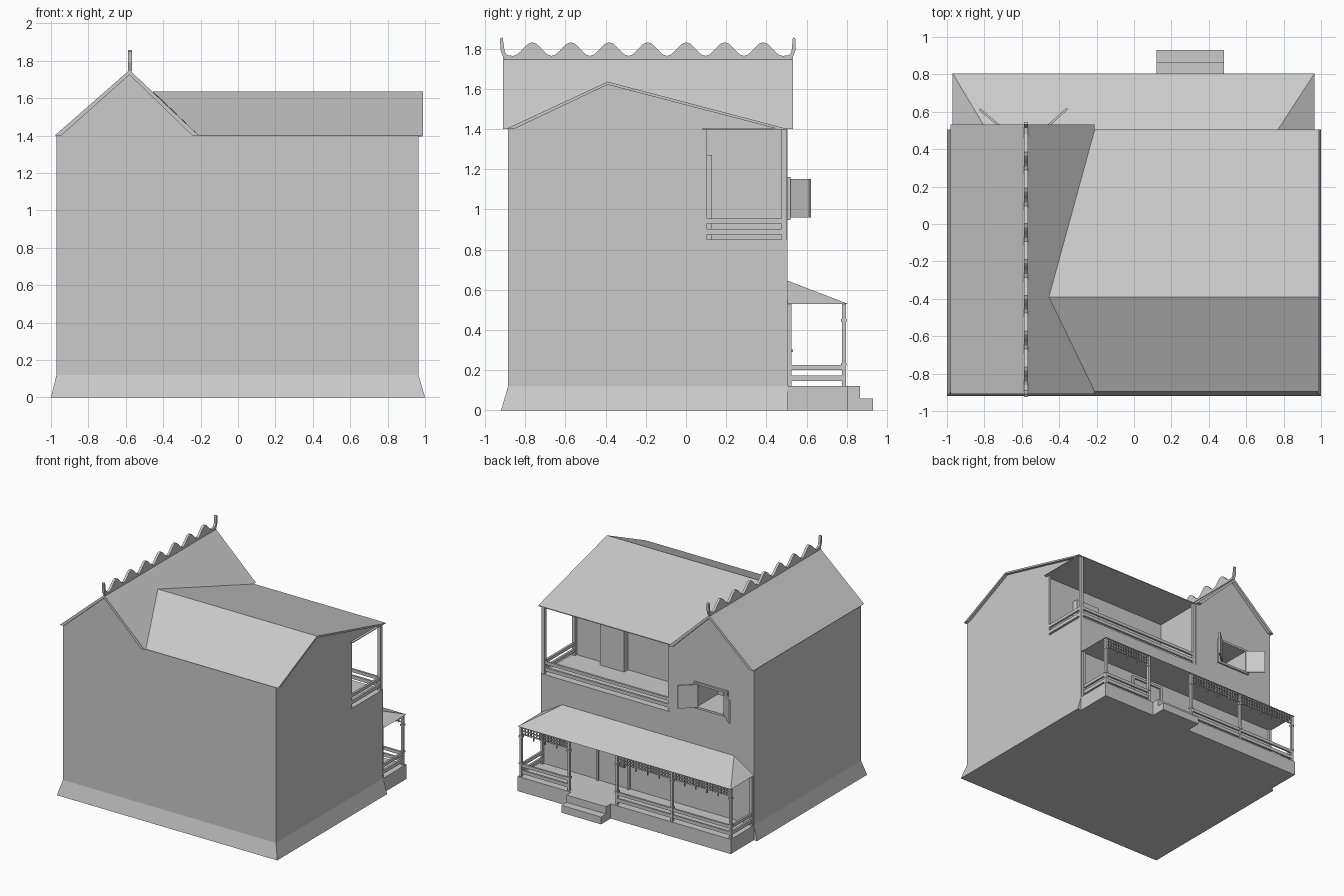
import bpy, bmesh, math
from mathutils import Matrix, Vector

if "Cube" in bpy.data.objects:
    bpy.data.objects.remove(bpy.data.objects["Cube"])


def finish(name, bm):
    bmesh.ops.recalc_face_normals(bm, faces=bm.faces)
    me = bpy.data.meshes.new(name)
    bm.to_mesh(me)
    bm.free()
    ob = bpy.data.objects.new(name, me)
    bpy.context.collection.objects.link(ob)
    return ob


def boxes(name, items):
    """One object of boxes given as (x0, x1, y0, y1, z0, z1)."""
    bm = bmesh.new()
    for x0, x1, y0, y1, z0, z1 in items:
        m = Matrix.Translation(((x0+x1)/2, (y0+y1)/2, (z0+z1)/2)) @ \
            Matrix.Diagonal((x1-x0, y1-y0, z1-z0, 1))
        bmesh.ops.create_cube(bm, size=1, matrix=m)
    return finish(name, bm)


def loft(name, a, b):
    """Solid between two matching outlines."""
    bm = bmesh.new()
    va = [bm.verts.new(p) for p in a]
    vb = [bm.verts.new(p) for p in b]
    n = len(a)
    bm.faces.new(va)
    bm.faces.new(vb[::-1])
    for i in range(n):
        j = (i+1) % n
        bm.faces.new((va[i], va[j], vb[j], vb[i]))
    return finish(name, bm)


def cut(ob, cutter):
    mod = ob.modifiers.new("cut", 'BOOLEAN')
    mod.object = cutter
    mod.solver = 'EXACT'
    cutter.hide_render = True
    cutter.hide_viewport = True
    cutter.display_type = 'WIRE'


def rect(x0, x1, y0, y1, z):
    return [(x0, y0, z), (x1, y0, z), (x1, y1, z), (x0, y1, z)]


L, R, B, F = -0.97, 0.965, -0.885, 0.505    # wall limits

# walls with corner balcony and window recess
walls = boxes("walls", [(L, R, B, F, 0.12, 1.4)])
cut(walls, boxes("balcony_cutter", [(-0.21, 1.1, 0.08, 0.7, 0.85, 1.5)]))
cut(walls, boxes("window_cutter", [(-0.705, -0.465, 0.25, 0.7, 0.965, 1.145)]))

# flared plinth, deck and steps
loft("plinth", rect(-1, 1, -0.92, F, 0), rect(L, R, B, F, 0.12))
boxes("porch_deck", [(L, R, F, 0.805, 0, 0.12)])
boxes("steps", [(0.12, 0.48, 0.805, 0.865, 0, 0.12),
                (0.12, 0.48, 0.865, 0.93, 0, 0.06)])

# main roof: sloped sheet that dies into the cross roof, plus gable infill
prof = [(-0.895, 1.4), (-0.39, 1.635), (0.505, 1.4),
        (0.455, 1.4), (-0.39, 1.62), (-0.855, 1.4)]
start = [-0.21, -0.455, -0.21, -0.21, -0.455, -0.21]
loft("main_roof", [(x, y, z) for x, (y, z) in zip(start, prof)],
     [(0.99, y, z) for y, z in prof])
tri = [(-0.87, 1.4), (-0.39, 1.624), (0.48, 1.4)]
loft("main_gable", [(x, y, z) for x, (y, z) in zip((-0.2, -0.45, -0.2), tri)],
     [(R, y, z) for y, z in tri])
boxes("balcony_ceiling", [(-0.21, 0.985, 0.08, F, 1.396, 1.402)])

# cross roof and its gables
prof = [(-0.98, 1.4), (-0.58, 1.75), (-0.21, 1.4),
        (-0.245, 1.4), (-0.58, 1.725), (-0.945, 1.4)]
loft("cross_roof", [(x, -0.91, z) for x, z in prof],
     [(x, 0.532, z) for x, z in prof])
tri = [(-0.96, 1.4), (-0.58, 1.73), (-0.23, 1.4)]
loft("cross_gable", [(x, B, z) for x, z in tri], [(x, F, z) for x, z in tri])

# scalloped ridge crest with upturned finials
wave = [(-0.86 + 1.34*i/70, 1.797 - 0.034*math.cos(2*math.pi*i/10))
        for i in range(71)]
crest = [(-0.905, 1.745), (-0.922, 1.79), (-0.926, 1.85), (-0.912, 1.856),
         (-0.902, 1.785), (-0.89, 1.767)] + wave + \
        [(0.515, 1.767), (0.525, 1.785), (0.532, 1.856), (0.546, 1.85),
         (0.544, 1.79), (0.527, 1.745)]
loft("ridge_crest", [(-0.588, y, z) for y, z in crest],
     [(-0.568, y, z) for y, z in crest])

# hipped porch roof
bm = bmesh.new()
v = [bm.verts.new(p) for p in rect(L, R, F, 0.805, 0.53) +
     [(-0.79, F, 0.645), (0.77, F, 0.645)]]
for f in ((0, 1, 2, 3), (3, 2, 5, 4), (0, 3, 4), (1, 5, 2), (0, 4, 5, 1)):
    bm.faces.new([v[i] for i in f])
finish("porch_roof", bm)

# porch posts and wall posts
posts_x = [-0.955, -0.425, 0.075, 0.51, 0.945]
h = 0.01
boxes("porch_posts", [(x-h, x+h, 0.775, 0.795, 0.12, 0.53) for x in posts_x] +
      [(x-h, x+h, F, 0.525, 0.12, 0.53) for x in (posts_x[0], posts_x[-1])])
boxes("porch_post_collars",
      [(x-0.014, x+0.014, 0.771, 0.799, z, z+0.015)
       for x in posts_x for z in (0.22, 0.44)])

# railings (two bars each)
bars = ((0.025, 0.053), (0.08, 0.105))
rails = []
for lo, hi in bars:
    z = (0.12+lo, 0.12+hi)
    for a, b in ((0, 1), (1, 2), (3, 4)):
        rails.append((posts_x[a]+h, posts_x[b]-h, 0.777, 0.793) + z)
    for x in (posts_x[0], posts_x[-1]):
        rails.append((x-0.008, x+0.008, 0.525, 0.775) + z)
boxes("porch_rails", rails)

boxes("balcony_posts", [(0.935, 0.96, 0.475, 0.5, 0.85, 1.4),
                        (0.935, 0.96, 0.08, 0.105, 0.85, 1.4),
                        (-0.21, -0.185, 0.475, 0.5, 0.85, 1.4)])
rails = []
for lo, hi in bars:
    z = (0.85+lo, 0.85+hi)
    rails += [(-0.185, 0.935, 0.479, 0.496) + z, (0.939, 0.956, 0.105, 0.475) + z]
boxes("balcony_rails", rails)

# fretwork under the porch eave
fret = []
for a, b in ((0, 1), (1, 2), (3, 4)):
    x0, x1 = posts_x[a]+h, posts_x[b]-h
    for z in (0.515, 0.49, 0.465):
        fret.append((x0, x1, 0.781, 0.789, z, z+0.007))
    n = round((x1-x0)/0.026)
    for i in range(1, n):
        x = x0 + (x1-x0)*i/n
        fret.append((x-0.004, x+0.004, 0.78, 0.79,
                     0.435 if i % 4 == 0 else 0.46, 0.53))
boxes("porch_fretwork", fret)

# front door with frame and handle
boxes("door_frame", [(0.15, 0.17, F, 0.525, 0.12, 0.5),
                     (0.43, 0.45, F, 0.525, 0.12, 0.5),
                     (0.15, 0.45, F, 0.525, 0.48, 0.5)])
boxes("door", [(0.17, 0.43, F, 0.512, 0.12, 0.48)])
boxes("door_handle", [(0.19, 0.202, 0.512, 0.53, 0.29, 0.302),
                      (0.19, 0.23, 0.524, 0.532, 0.29, 0.302)])

# balcony door block
boxes("balcony_door", [(0.47, 0.69, 0.08, 0.13, 0.85, 1.27)])

# window frame
boxes("window_frame", [(-0.74, -0.43, 0.495, 0.52, 1.145, 1.162),
                       (-0.74, -0.43, 0.495, 0.52, 0.948, 0.965),
                       (-0.74, -0.705, 0.495, 0.52, 0.965, 1.145),
                       (-0.465, -0.43, 0.495, 0.52, 0.965, 1.145)])

# open shutters, hinged at the frame
for side, hx, ang in (("left", -0.71, 140), ("right", -0.468, 42)):
    ob = boxes("shutter_" + side, [(0, 0.15, -0.006, 0.006, 0.96, 1.15)])
    ob.matrix_world = Matrix.Translation(Vector((hx, 0.517, 0))) @ \
        Matrix.Rotation(math.radians(ang), 4, 'Z')
